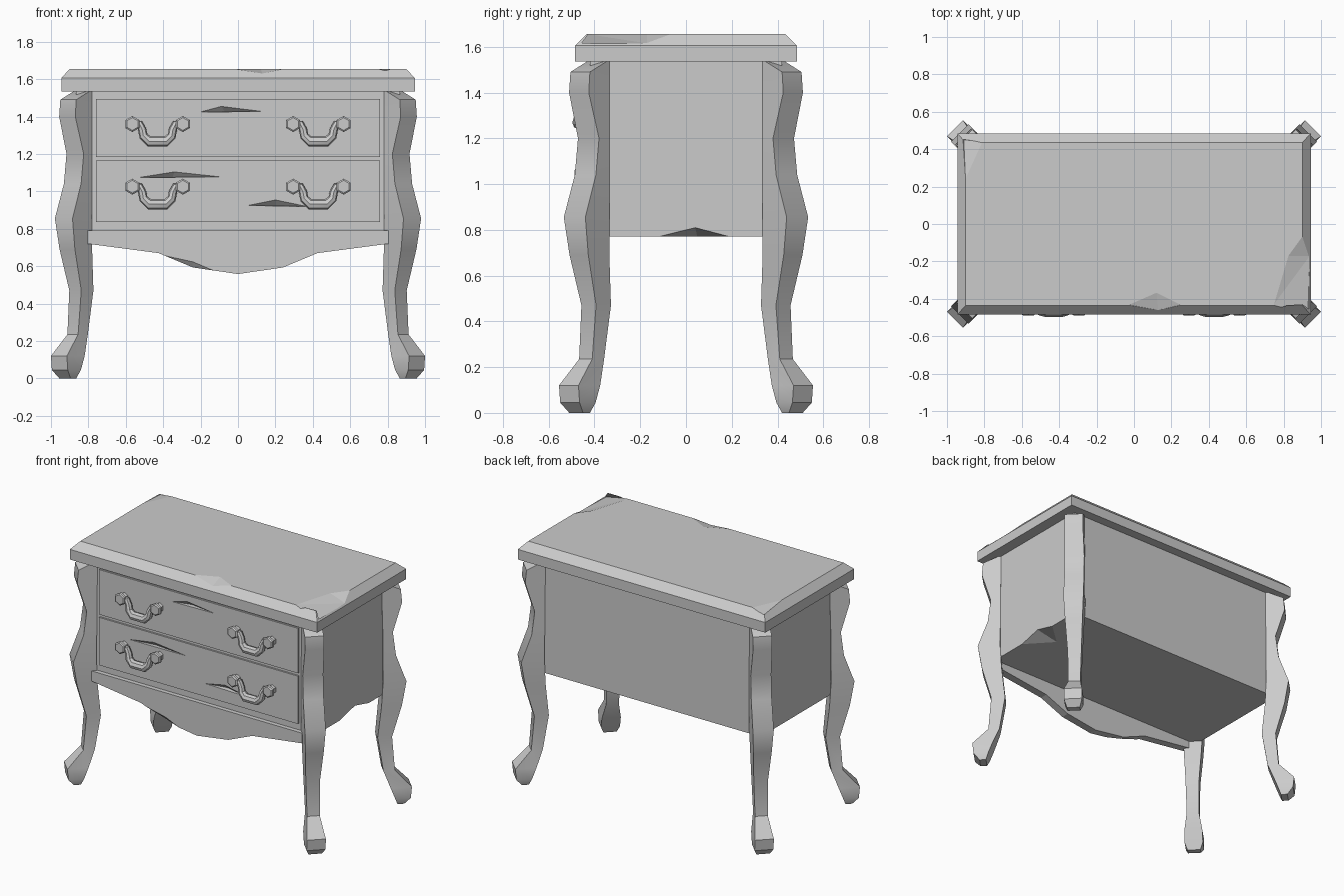
import bpy, bmesh, math
from mathutils import Vector

if "Cube" in bpy.data.objects:
    bpy.data.objects.remove(bpy.data.objects["Cube"], do_unlink=True)

GREY = (0.6, 0.6, 0.6, 1)
mat = bpy.data.materials.new("plain_grey")
mat.use_nodes = True
mat.diffuse_color = GREY
mat.node_tree.nodes["Principled BSDF"].inputs["Base Color"].default_value = GREY


def finish(name, bm, smooth=False):
    bmesh.ops.recalc_face_normals(bm, faces=bm.faces)
    me = bpy.data.meshes.new(name)
    bm.to_mesh(me)
    bm.free()
    me.materials.append(mat)
    ob = bpy.data.objects.new(name, me)
    bpy.context.collection.objects.link(ob)
    if smooth:
        bpy.ops.object.select_all(action='DESELECT')
        ob.select_set(True)
        bpy.context.view_layer.objects.active = ob
        bpy.ops.object.shade_smooth_by_angle(angle=math.radians(32))
    return ob


def loft(name, rings, smooth=False):
    """Skin a stack of equal-length rings and cap both ends."""
    bm = bmesh.new()
    loops = [[bm.verts.new(p) for p in ring] for ring in rings]
    n = len(loops[0])
    for a, b in zip(loops, loops[1:]):
        for k in range(n):
            j = (k + 1) % n
            bm.faces.new((a[k], a[j], b[j], b[k]))
    bm.faces.new(loops[0])
    bm.faces.new(loops[-1])
    return finish(name, bm, smooth)


def rect(x, y, z):
    return [(-x, -y, z), (x, -y, z), (x, y, z), (-x, y, z)]


def chip(targets, points):
    """Carve a convex gouge out of each target."""
    bm = bmesh.new()
    for p in points:
        bm.verts.new(p)
    bmesh.ops.convex_hull(bm, input=bm.verts)
    cutter = finish("chip_cutter", bm)
    cutter.hide_render = True
    for ob in targets:
        mod = ob.modifiers.new("chip", 'BOOLEAN')
        mod.operation = 'DIFFERENCE'
        mod.solver = 'EXACT'
        mod.object = cutter
        bpy.context.view_layer.update()
        deps = bpy.context.evaluated_depsgraph_get()
        me = bpy.data.meshes.new_from_object(ob.evaluated_get(deps))
        ob.modifiers.clear()
        ob.data = me
    bpy.data.objects.remove(cutter, do_unlink=True)


# Table top with a chamfered upper edge and worn chips
top = loft("table_top", [rect(0.945, 0.485, 1.535), rect(0.945, 0.485, 1.605),
                         rect(0.9, 0.435, 1.655)])
chip([top], [(-.04, -.43, 1.657), (.12, -.36, 1.657), (.26, -.43, 1.657),
             (.13, -.46, 1.63), (.12, -.6, 1.75)])
chip([top], [(.9, -.06, 1.657), (.82, -.17, 1.657), (.83, -.42, 1.657), (.74, -.44, 1.657),
             (.94, -.17, 1.615), (.93, -.46, 1.61), (1.1, -.3, 1.8)])
chip([top], [(-.9, .22, 1.657), (-.8, .44, 1.657), (-.91, .45, 1.635), (-1.1, .6, 1.8)])

# Cabinet body
body = loft("cabinet_body", [rect(0.865, 0.42, 0.77), rect(0.865, 0.42, 1.54)])
chip([body], [(.867, -.13, .768), (.867, .2, .768), (.867, .04, .81),
              (.7, .05, .768), (.95, .04, .6)])

# Drawer fronts, slightly raised
FACE = -0.432
drawers = []
for name, z0, z1 in (("lower_drawer", 0.835, 1.165), ("upper_drawer", 1.185, 1.495)):
    drawers.append(loft(name, [[(-.76, y, z0), (.76, y, z0), (.76, y, z1), (-.76, y, z1)]
                               for y in (-0.41, FACE)]))

# Gouges in the drawer fronts: left, peak, right, deep point
for drawer, left, peak, right, deep in (
        (drawers[1], (-.21, 1.423), (-.09, 1.455), (.13, 1.428), (-.07, 1.426)),
        (drawers[0], (-.53, 1.075), (-.34, 1.105), (-.09, 1.078), (-.35, 1.074)),
        (drawers[0], (.05, .925), (.2, .955), (.38, .918), (.2, .925))):
    pts = [(x, y, z) for x, z in (left, peak, right) for y in (FACE - .02, FACE - .001)]
    chip([drawer, body], pts + [(deep[0], FACE + .03, deep[1])])

# Scalloped apron under the drawers
half = [(.805, .79), (.805, .72), (.425, .67), (.24, .593)]
outline = half + [(0, .558)] + [(-x, z) for x, z in reversed(half)]
apron = loft("apron", [[(x, y, z) for x, z in outline] for y in (-0.45, -0.395)])
chip([apron], [(-.43, -.452, .667), (-.24, -.452, .625), (-.11, -.452, .57),
               (-.25, -.41, .58), (-.25, -.52, .5)])

# Curved legs set on the diagonal: height, outer reach, inner reach, width
LEG = [(1.537, .345, .33, .085), (1.49, .42, .335, .085), (1.4, .425, .335, .086),
       (1.2, .38, .335, .092), (1.04, .394, .335, .092), (.855, .44, .335, .094),
       (.69, .427, .335, .082), (.47, .393, .328, .064), (.235, .41, .358, .057),
       (.12, .47, .375, .085), (.045, .465, .395, .085), (0, .45, .42, .06)]
SHIFT = 0.445
for sx, side in ((1, "left"), (-1, "right")):
    for sy, end in ((-1, "front"), (1, "back")):
        rings = []
        for z, o, i, w in LEG:
            corners = [(o + w, o), (o, o + w), (i, i + w), (i + w, i)]
            rings.append([(sx * (SHIFT + a), sy * b, z) for a, b in corners])
        loft(f"{end}_{side}_leg", rings, smooth=True)


def tube(name, path, radius, sides=8):
    """Sweep a round section along a path that bends mostly in x and z."""
    pts = [Vector(p) for p in path]
    rings = []
    for k, p in enumerate(pts):
        t = (pts[min(k + 1, len(pts) - 1)] - pts[max(k - 1, 0)]).normalized()
        u = t.cross(Vector((0, 1, 0))).normalized()
        v = t.cross(u)
        rings.append([p + radius[k] * (u * math.cos(a) + v * math.sin(a))
                      for a in (2 * math.pi * s / sides for s in range(sides))])
    return loft(name, rings, smooth=True)


# Drop handles: two hexagonal knobs and a swung bail
BAIL = [(.125, -.455, 0, .018), (.095, -.46, 0, .02), (.082, -.462, -.03, .022),
        (.075, -.465, -.065, .024), (.045, -.468, -.093, .029)]
for row, z in (("lower", 1.025), ("upper", 1.36)):
    for sx, side in ((1, "left"), (-1, "right")):
        cx = sx * 0.43
        for k in (-1, 1):
            hexes = []
            for y, r in ((-.425, .03), (-.458, .03), (-.465, .043), (-.482, .043), (-.488, .034)):
                hexes.append([(cx + k * .135 + r * math.sin(a), y, z + r * math.cos(a))
                              for a in (math.pi / 3 * s for s in range(6))])
            loft(f"{row}_{side}_knob", hexes)
        path = BAIL + [(-x, y, d, r) for x, y, d, r in reversed(BAIL)]
        tube(f"{row}_{side}_handle", [(cx + x, y, z + d) for x, y, d, r in path],
             [p[3] for p in path])
